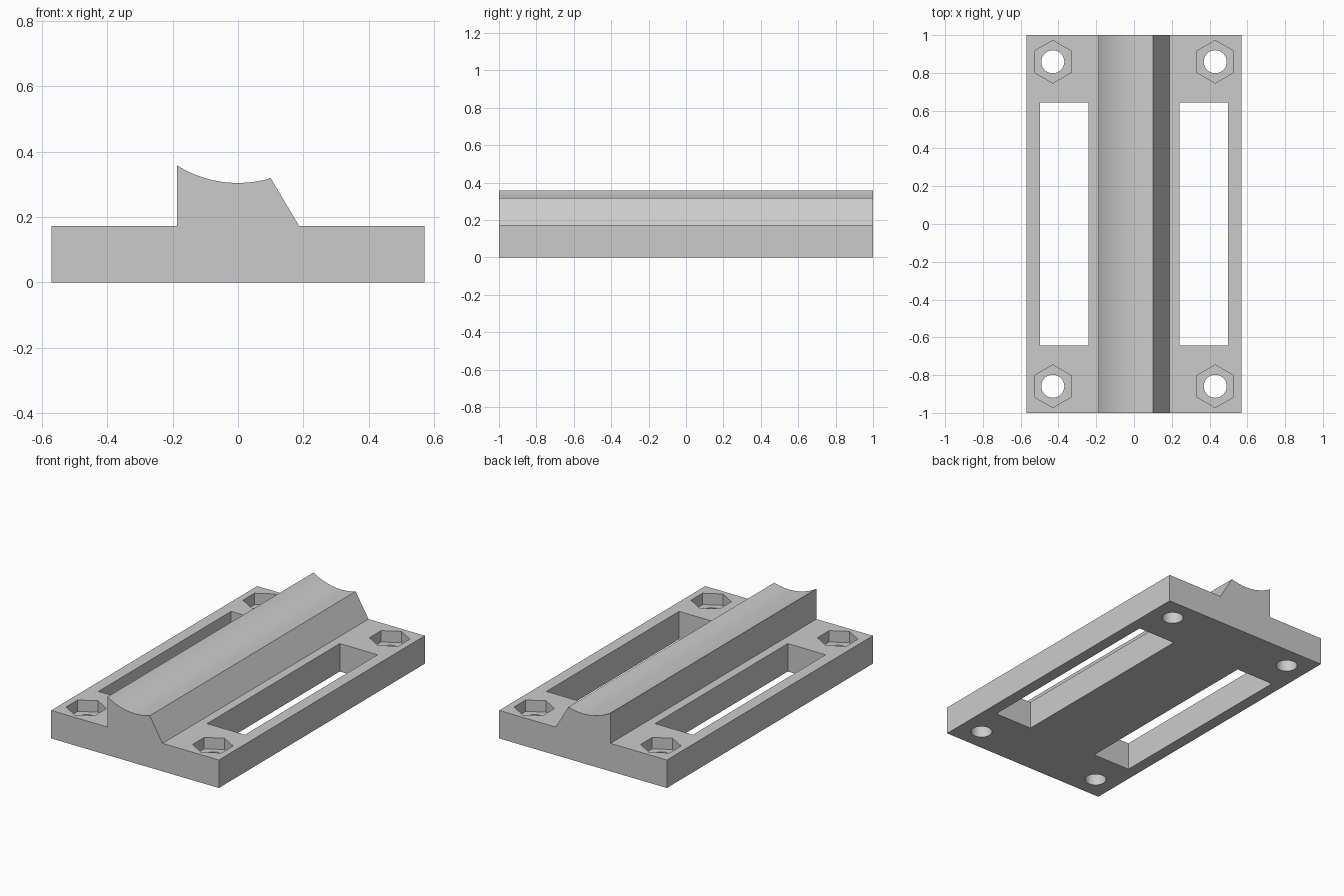
import bpy, bmesh, math

old = bpy.data.objects.get("Cube")
if old:
    bpy.data.objects.remove(old, do_unlink=True)

grey = bpy.data.materials.new("plain grey")
grey.use_nodes = True
colour = (0.6, 0.6, 0.6, 1)
grey.diffuse_color = colour
grey.node_tree.nodes["Principled BSDF"].inputs["Base Color"].default_value = colour

HALF_W, BASE_H = 0.57, 0.172
HOLE_X, HOLE_Y, NUT_DEPTH = 0.43, 0.859, 0.07


def make_object(name, bm):
    bmesh.ops.recalc_face_normals(bm, faces=bm.faces)
    mesh = bpy.data.meshes.new(name)
    bm.to_mesh(mesh)
    bm.free()
    mesh.materials.append(grey)
    ob = bpy.data.objects.new(name, mesh)
    bpy.context.collection.objects.link(ob)
    return ob


def prism(bm, points, direction):
    """Extrude a closed outline along a direction."""
    face = bm.faces.new([bm.verts.new(p) for p in points])
    ext = bmesh.ops.extrude_face_region(bm, geom=[face])
    verts = [v for v in ext["geom"] if isinstance(v, bmesh.types.BMVert)]
    bmesh.ops.translate(bm, verts=verts, vec=direction)


def polygon(x, y, z, radius, sides):
    # First corner points along y
    return [(x + radius * math.sin(math.tau * i / sides),
             y + radius * math.cos(math.tau * i / sides), z) for i in range(sides)]


# Body profile: flat base with a ridge that carries a concave saddle
R, DIP = 0.351, 0.304
left, right, steps = -0.187, 0.1, 24
saddle = []
for i in range(steps + 1):
    x = left + (right - left) * i / steps
    saddle.append((x, DIP + R - math.sqrt(R * R - x * x)))
profile = [(-HALF_W, 0), (-HALF_W, BASE_H), (left, BASE_H), *saddle,
           (-left, BASE_H), (HALF_W, BASE_H), (HALF_W, 0)]
bm = bmesh.new()
prism(bm, [(x, -1, z) for x, z in profile], (0, 2, 0))
body = make_object("saddle_base", bm)

# Cutters: long slots, bolt holes and hexagonal nut pockets
slots, holes, pockets = bmesh.new(), bmesh.new(), bmesh.new()
for sx in (-1, 1):
    x0, x1, y = sx * 0.241, sx * 0.498, 0.644
    prism(slots, [(x0, -y, -0.1), (x1, -y, -0.1), (x1, y, -0.1), (x0, y, -0.1)], (0, 0, 0.5))
    for sy in (-1, 1):
        cx, cy = sx * HOLE_X, sy * HOLE_Y
        prism(holes, polygon(cx, cy, -0.1, 0.061, 48), (0, 0, 0.5))
        prism(pockets, polygon(cx, cy, BASE_H - NUT_DEPTH, 0.113, 6), (0, 0, 0.3))

cutters = []
for name, cut in (("slot_cutter", slots), ("bolt_hole_cutter", holes), ("nut_pocket_cutter", pockets)):
    cutter = make_object(name, cut)
    cutter.hide_render = True
    mod = body.modifiers.new(name, "BOOLEAN")
    mod.operation, mod.solver, mod.object = "DIFFERENCE", "EXACT", cutter
    cutters.append(cutter)

# Apply the cuts, drop the cutters and smooth the curved faces
bpy.ops.object.select_all(action="DESELECT")
bpy.context.view_layer.objects.active = body
body.select_set(True)
for cutter in cutters:
    bpy.ops.object.modifier_apply(modifier=cutter.name)
    bpy.data.objects.remove(cutter, do_unlink=True)
bpy.ops.object.shade_smooth_by_angle(angle=math.radians(30))
